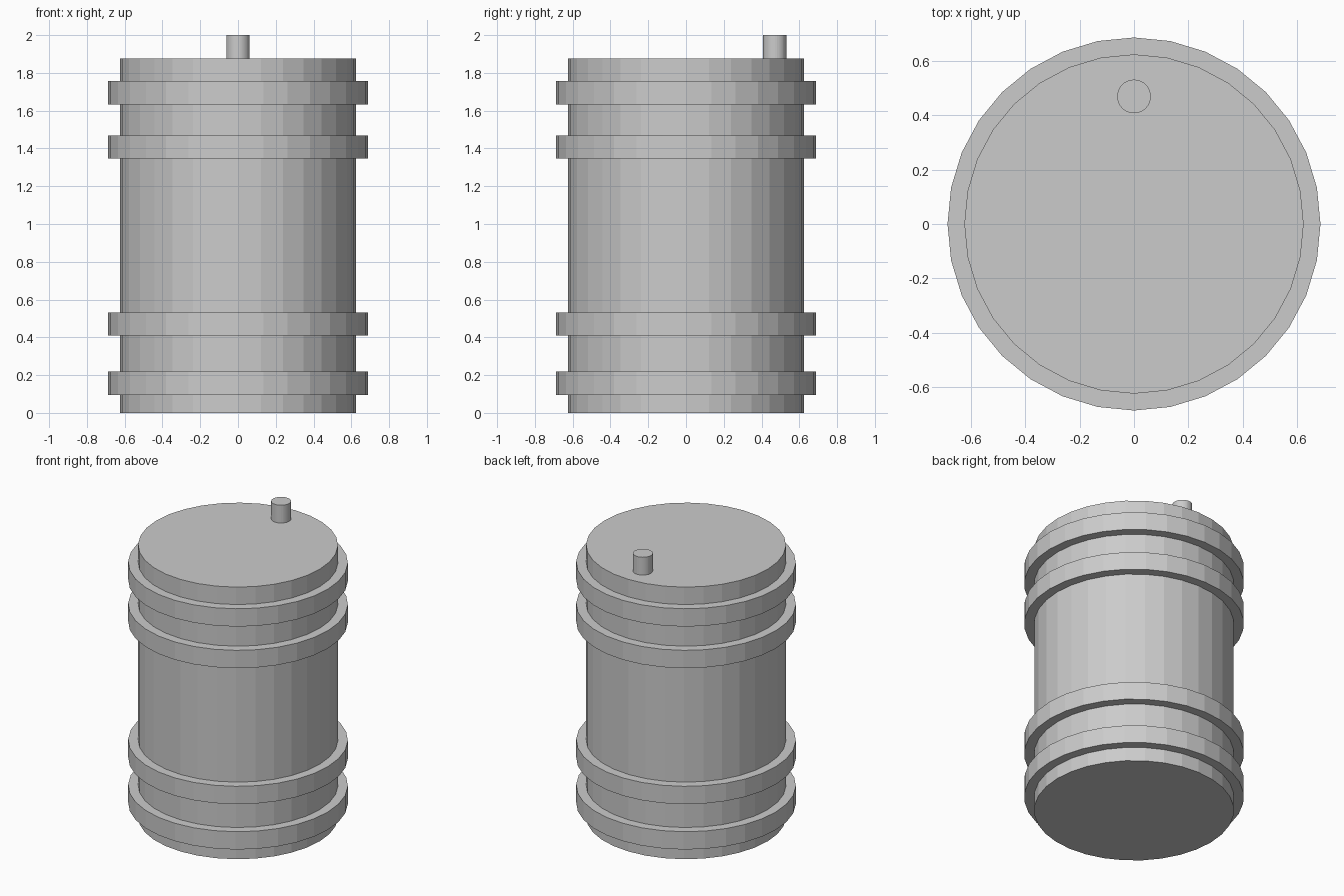
import bpy

if "Cube" in bpy.data.objects:
    bpy.data.objects.remove(bpy.data.objects["Cube"])


def cylinder(name, radius, bottom, top, y=0.0):
    """Flat-shaded 32-sided upright cylinder between two heights."""
    bpy.ops.mesh.primitive_cylinder_add(
        vertices=32, radius=radius, depth=top - bottom,
        location=(0, y, (bottom + top) / 2))
    bpy.context.object.name = name


BODY_TOP = 1.877
HOOP_HEIGHT = 0.123

# Barrel body
cylinder("barrel_body", 0.625, 0, BODY_TOP)

# Raised hoops, two near each end
for i, z in enumerate((0.157, 0.47, 1.408, 1.695), 1):
    cylinder(f"hoop_{i}", 0.687, z - HOOP_HEIGHT / 2, z + HOOP_HEIGHT / 2)

# Small spout near the back of the lid
cylinder("spout", 0.062, BODY_TOP, 2.0, y=0.47)
